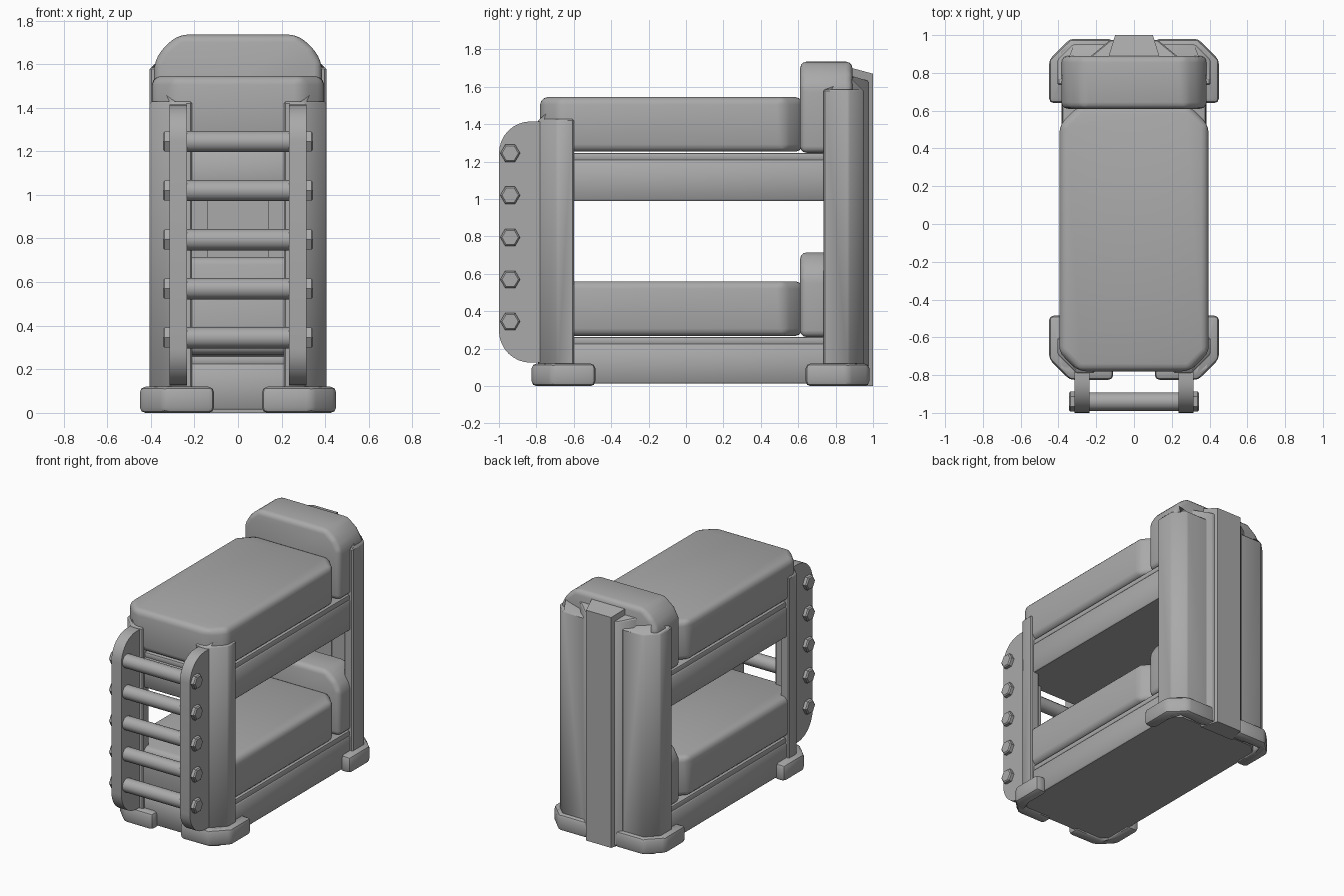
import bpy
import bmesh
import math
from mathutils import Matrix

cube = bpy.data.objects.get("Cube")
if cube:
    bpy.data.objects.remove(cube, do_unlink=True)

grey = bpy.data.materials.new("plain grey")
grey.use_nodes = True
COLOUR = (0.4, 0.4, 0.4, 1)
grey.diffuse_color = COLOUR
grey.node_tree.nodes["Principled BSDF"].inputs["Base Color"].default_value = COLOUR


def finish(name, bm, mirror=False, angle=35):
    bmesh.ops.recalc_face_normals(bm, faces=bm.faces)
    mesh = bpy.data.meshes.new(name)
    bm.to_mesh(mesh)
    bm.free()
    mesh.materials.append(grey)
    ob = bpy.data.objects.new(name, mesh)
    bpy.context.collection.objects.link(ob)
    bpy.ops.object.select_all(action="DESELECT")
    ob.select_set(True)
    bpy.context.view_layer.objects.active = ob
    bpy.ops.object.shade_smooth_by_angle(angle=math.radians(angle))
    if mirror:
        ob.modifiers.new("mirror", "MIRROR")
    return ob


def prism(name, pts, a, b, axis="z", bevel=0.0, segments=2, lift=None, mirror=False):
    """Extrude a 2D profile along an axis, optionally reshape the top, then bevel."""
    place = {"x": lambda p, t: (t, p[0], p[1]),
             "y": lambda p, t: (p[0], t, p[1]),
             "z": lambda p, t: (p[0], p[1], t)}[axis]
    bm = bmesh.new()
    low = [bm.verts.new(place(p, a)) for p in pts]
    high = [bm.verts.new(place(p, b)) for p in pts]
    bm.faces.new(low)
    bm.faces.new(high)
    for i in range(len(pts)):
        j = (i + 1) % len(pts)
        bm.faces.new((low[i], low[j], high[j], high[i]))
    if lift:
        for v in high:
            v.co.z += lift(v.co)
    bmesh.ops.recalc_face_normals(bm, faces=bm.faces)
    if bevel:
        bmesh.ops.bevel(bm, geom=bm.edges[:], offset=bevel, segments=segments,
                        profile=0.5, affect="EDGES", clamp_overlap=True)
    return finish(name, bm, mirror)


def chamfered(w, y0, y1, c):
    return [(w - c, y0), (w, y0 + c), (w, y1 - c), (w - c, y1),
            (c - w, y1), (-w, y1 - c), (-w, y0 + c), (c - w, y0)]


def corner(x0, x1, y_end, y_out, cut, thick):
    """L-shaped corner plan with a cut outer corner."""
    s = 1 if y_out > y_end else -1
    return [(x0, y_out), (x1 - cut, y_out), (x1, y_out - s * cut), (x1, y_end),
            (x1 - thick, y_end), (x1 - thick, y_out - s * thick),
            (x0, y_out - s * thick)]


# Two bunks: slab, moulding, mattress and headrest
for level, z, base, back, head in (("lower", 0.0, 0.015, 0.85, 0.715),
                                   ("upper", 0.985, 0.99, 0.89, 1.735)):
    prism(level + "_bed_slab", chamfered(0.385, -0.77, 0.88, 0.08),
          base, z + 0.225, bevel=0.008, segments=1)
    prism(level + "_moulding", chamfered(0.38, -0.765, 0.87, 0.08),
          z + 0.22, z + 0.262, bevel=0.012)
    prism(level + "_mattress", chamfered(0.395, -0.78, 0.625, 0.1),
          z + 0.268, z + 0.56, bevel=0.04, segments=3)
    headrest = [(0.385, z + 0.262), (0.385, head - 0.13), (0.345, head - 0.06),
                (0.27, head)]
    prism(level + "_headrest", headrest + [(-x, h) for x, h in reversed(headrest)],
          0.61, back, "y", bevel=0.035, segments=3)

# Corner posts, peaked at the inner corner
prism("front_posts", corner(0.21, 0.405, -0.6, -0.79, 0.1, 0.07), 0.08, 1.428,
      bevel=0.008, segments=1, mirror=True,
      lift=lambda c: 0.04 if c.x < 0.34 and -0.73 < c.y < -0.7 and c.x > 0.3 else 0)
prism("back_posts", corner(0.15, 0.405, 0.735, 0.95, 0.08, 0.07), 0.08, 1.585,
      bevel=0.008, segments=1, mirror=True,
      lift=lambda c: 0.05 if 0.3 < c.x < 0.34 and 0.86 < c.y < 0.9 else 0)

# Feet wrapping the corners
prism("front_feet", corner(0.11, 0.45, -0.485, -0.825, 0.11, 0.09), 0, 0.12,
      bevel=0.025, mirror=True)
prism("back_feet", corner(0.11, 0.45, 0.64, 0.98, 0.11, 0.09), 0, 0.12,
      bevel=0.025, mirror=True)

# Layered back spine with sloping tops
prism("back_panel", [(0.24, 0.88), (0.125, 0.975), (-0.125, 0.975), (-0.24, 0.88)],
      0.01, 1.66, bevel=0.006, segments=1, lift=lambda c: (0.88 - c.y) * 0.3)
prism("back_spine", [(0.14, 0.87), (0.1, 1.0), (-0.1, 1.0), (-0.14, 0.87)],
      0, 1.705, lift=lambda c: (0.87 - c.y) * 0.27)

# Ladder rails with rounded outer corners
R = 0.17
profile = [(-0.77, 1.415)]
for zc, start in ((1.415 - R, 90), (0.125 + R, 180)):
    for k in range(9):
        a = math.radians(start + k * 90 / 8)
        profile.append((-1 + R + R * math.cos(a), zc + R * math.sin(a)))
profile.append((-0.77, 0.125))
prism("ladder_rails", profile, 0.235, 0.315, "x", mirror=True)


def rod(bm, x, length, radius, z, sides):
    turn = (Matrix.Translation((x, -0.94, z)) @ Matrix.Rotation(math.pi / 2, 4, "Y"))
    return bmesh.ops.create_cone(bm, cap_ends=True, segments=sides, radius1=radius,
                                 radius2=radius, depth=length, matrix=turn)["verts"]


# Rungs with hexagonal bolt ends
for i in range(5):
    z = 0.345 + i * 0.225
    bm = bmesh.new()
    rod(bm, 0, 0.5, 0.049, z, 12)
    finish("ladder_rung", bm)
    bm = bmesh.new()
    rod(bm, 0.327, 0.036, 0.053, z, 6)
    rim = [e for e in bm.edges if all(v.co.x > 0.34 for v in e.verts)]
    bmesh.ops.bevel(bm, geom=rim, offset=0.008, segments=1, affect="EDGES")
    finish("rung_bolts", bm, mirror=True, angle=30)
